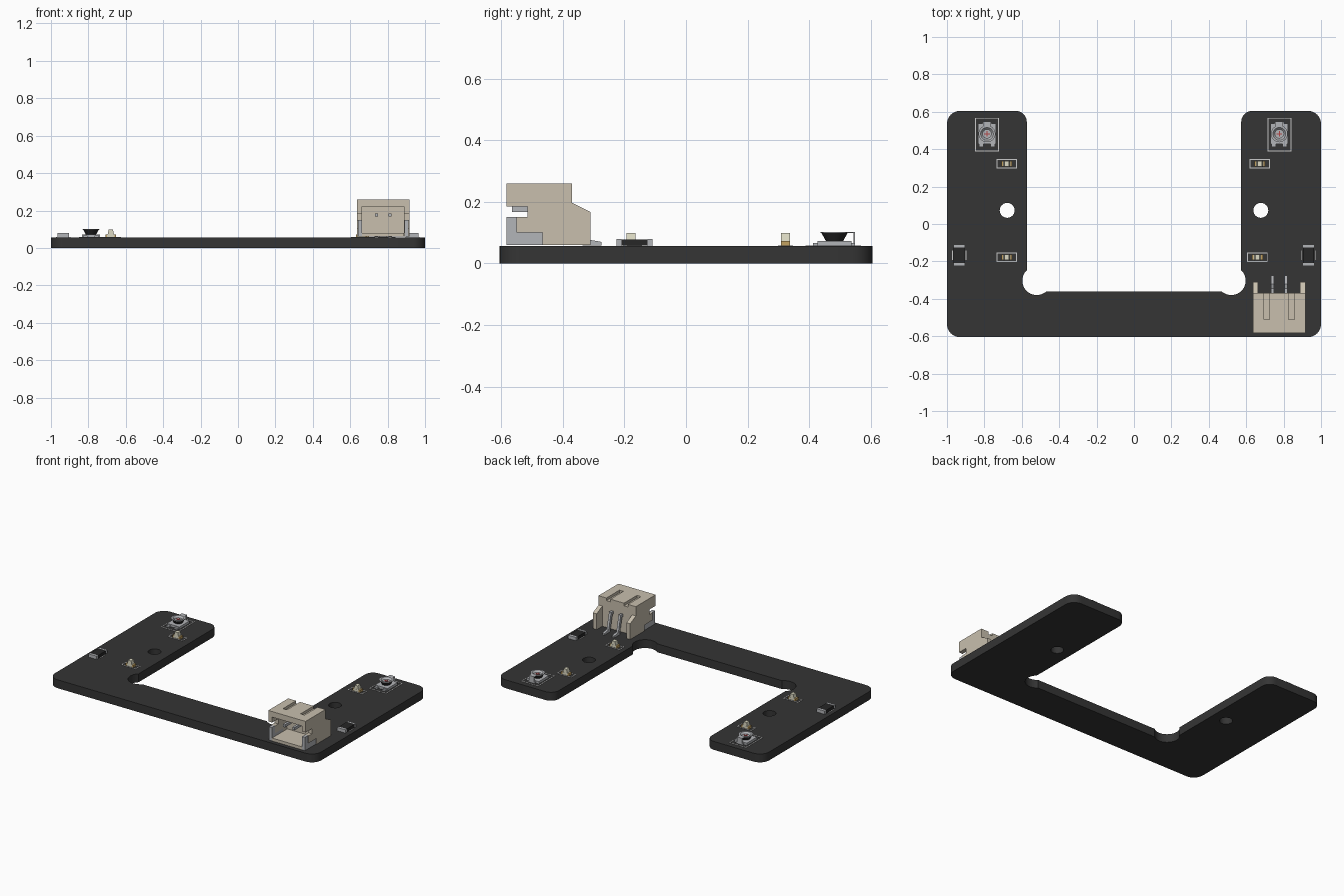
import bpy, bmesh
from math import sin, cos, radians, pi

if "Cube" in bpy.data.objects:
    bpy.data.objects.remove(bpy.data.objects["Cube"])

TOP = 0.057  # upper surface of the board


def material(name, rgb):
    m = bpy.data.materials.new(name)
    m.diffuse_color = (*rgb, 1)
    m.use_nodes = True
    m.node_tree.nodes["Principled BSDF"].inputs["Base Color"].default_value = m.diffuse_color
    return m


BOARD = material("board_black", (0.035, 0.035, 0.035))
SILK = material("print_white", (0.6, 0.6, 0.6))
BEIGE = material("beige_plastic", (0.58, 0.52, 0.42))
METAL = material("grey_metal", (0.45, 0.46, 0.48))
DARK = material("dark_body", (0.02, 0.02, 0.02))
CREAM = material("cream_lens", (0.72, 0.70, 0.55))
GOLD = material("gold_pad", (0.55, 0.36, 0.12))
RED = material("red_mark", (0.45, 0.06, 0.06))


def add_prism(bm, pts, x0, x1):
    """Extrude a (y, z) profile along x."""
    face = bm.faces.new([bm.verts.new((x0, y, z)) for y, z in pts])
    new = bmesh.ops.extrude_face_region(bm, geom=[face])["geom"]
    bmesh.ops.translate(bm, vec=(x1 - x0, 0, 0),
                        verts=[g for g in new if isinstance(g, bmesh.types.BMVert)])


def part(name, mat, boxes=(), prisms=(), loc=(0, 0, 0)):
    """One object from boxes (x0,x1,y0,y1,z0,z1) and x-extruded profiles."""
    bm = bmesh.new()
    for x0, x1, y0, y1, z0, z1 in boxes:
        add_prism(bm, [(y0, z0), (y1, z0), (y1, z1), (y0, z1)], x0, x1)
    for pts, x0, x1 in prisms:
        add_prism(bm, pts, x0, x1)
    bmesh.ops.recalc_face_normals(bm, faces=bm.faces)
    return finish(name, mat, bm, loc)


def finish(name, mat, bm, loc):
    me = bpy.data.meshes.new(name)
    bm.to_mesh(me)
    bm.free()
    me.materials.append(mat)
    ob = bpy.data.objects.new(name, me)
    ob.location = loc
    bpy.context.collection.objects.link(ob)
    return ob


def select_only(ob):
    bpy.ops.object.select_all(action='DESELECT')
    ob.select_set(True)
    bpy.context.view_layer.objects.active = ob


def lathe(name, mat, profile, loc, steps=32):
    bm = bmesh.new()
    vs = [bm.verts.new((r, 0, z)) for r, z in profile]
    es = [bm.edges.new(p) for p in zip(vs, vs[1:])]
    bmesh.ops.spin(bm, geom=vs + es, axis=(0, 0, 1), cent=(0, 0, 0),
                   angle=2 * pi, steps=steps)
    bmesh.ops.remove_doubles(bm, verts=bm.verts, dist=1e-5)
    bmesh.ops.recalc_face_normals(bm, faces=bm.faces)
    ob = finish(name, mat, bm, loc)
    select_only(ob)
    bpy.ops.object.shade_smooth_by_angle(angle=radians(30))
    return ob


def arc(cx, cy, r, a0, a1, n=8):
    return [(cx + r * cos(radians(a0 + (a1 - a0) * i / n)),
             cy + r * sin(radians(a0 + (a1 - a0) * i / n))) for i in range(n + 1)]


# Circuit board: U outline with relief corners and two mounting holes
half = (arc(0.93, -0.535, 0.07, -90, 0) + arc(0.93, 0.535, 0.07, 0, 90)
        + arc(0.633, 0.545, 0.06, 90, 180)
        + arc(0.52, -0.303, 0.077, 46.5, -132.3, 24))
outline = half + [(-x, y) for x, y in reversed(half)]
curve = bpy.data.curves.new("circuit_board", 'CURVE')
curve.dimensions = '2D'
curve.fill_mode = 'BOTH'
curve.extrude = TOP / 2
for loop in (outline, arc(0.678, 0.073, 0.04, 0, 348.75, 31),
             arc(-0.678, 0.073, 0.04, 0, 348.75, 31)):
    sp = curve.splines.new('POLY')
    sp.points.add(len(loop) - 1)
    for p, (x, y) in zip(sp.points, loop):
        p.co = (x, y, 0, 1)
    sp.use_cyclic_u = True
board = bpy.data.objects.new("circuit_board", curve)
board.location.z = TOP / 2
bpy.context.collection.objects.link(board)
curve.materials.append(BOARD)
select_only(board)
bpy.ops.object.convert(target='MESH')
bm = bmesh.new()
bm.from_mesh(board.data)
bmesh.ops.remove_doubles(bm, verts=bm.verts, dist=1e-5)
bmesh.ops.recalc_face_normals(bm, faces=bm.faces)
bm.to_mesh(board.data)
bm.free()
select_only(board)
bpy.ops.object.shade_smooth_by_angle(angle=radians(30))


def print_frame(name, x, y, hx, hy, w=0.005):
    """Thin printed rectangle around a component."""
    z = (0, 0.002)
    part(name, SILK, [(-hx, hx, -hy, w - hy, *z), (-hx, hx, hy - w, hy, *z),
                      (-hx, w - hx, -hy, hy, *z), (hx - w, hx, -hy, hy, *z)],
         loc=(x, y, TOP))


# Trimmer dials at the arm tips
for side, x in (("left", -0.786), ("right", 0.777)):
    at = (x, 0.482, TOP)
    print_frame(f"{side}_trimmer_outline", x, 0.478, 0.064, 0.09)
    part(f"{side}_trimmer_base", METAL, [
        (-0.047, 0.047, -0.055, 0.055, 0, 0.016),
        (-0.042, -0.018, -0.07, -0.055, 0, 0.01),
        (0.018, 0.042, -0.07, -0.055, 0, 0.01),
        (-0.025, 0.025, 0.055, 0.066, 0, 0.01)], loc=at)
    lathe(f"{side}_trimmer_rotor", DARK,
          [(0, 0.016), (0.028, 0.016), (0.042, 0.041)], at)
    lathe(f"{side}_trimmer_dish", METAL,
          [(0.042, 0.041), (0.045, 0.041), (0.045, 0.045), (0.034, 0.045),
           (0.024, 0.034), (0, 0.034)], at)
    part(f"{side}_trimmer_strap", METAL, [
        (-0.02, 0.02, 0.04, 0.066, 0.041, 0.045),
        (-0.02, 0.02, 0.062, 0.066, 0.006, 0.045)], loc=at)
    part(f"{side}_trimmer_slot", RED, [
        (-0.015, 0.015, -0.003, 0.003, 0.034, 0.036),
        (-0.003, 0.003, -0.015, 0.015, 0.034, 0.036)], loc=at)

# Small lamps with tapered lenses, two on each arm
for label, x, y in (("left_rear", -0.68, 0.323), ("right_rear", 0.672, 0.323),
                    ("left_front", -0.68, -0.178), ("right_front", 0.66, -0.178)):
    at = (x, y, TOP)
    print_frame(f"{label}_lamp_outline", x, y, 0.055, 0.025)
    part(f"{label}_lamp_base", CREAM, [(-0.02, 0.02, -0.015, 0.015, 0, 0.016)], loc=at)
    part(f"{label}_lamp_pads", GOLD, [
        (s * 0.024 - 0.005, s * 0.024 + 0.005, -0.015, 0.015, 0, 0.016)
        for s in (-1, 1)], loc=at)
    lens = part(f"{label}_lamp_lens", CREAM,
                [(-0.017, 0.017, -0.0145, 0.0145, 0.016, 0.041)], loc=at)
    for v in lens.data.vertices:
        if v.co.z > 0.03:
            v.co.x *= 0.65

# Chip resistors on the outer edges
for side, x in (("left", -0.935), ("right", 0.933)):
    at = (x, -0.167, TOP)
    part(f"{side}_resistor_body", DARK, [(-0.03, 0.03, -0.042, 0.042, 0.001, 0.021)], loc=at)
    part(f"{side}_resistor_caps", METAL, [
        (-0.031, 0.031, -0.058, -0.042, 0, 0.022),
        (-0.031, 0.031, 0.042, 0.058, 0, 0.022)], loc=at)
    part(f"{side}_resistor_outline", SILK, [
        (s * 0.036 - 0.0025, s * 0.036 + 0.0025, -0.025, 0.025, 0, 0.002)
        for s in (-1, 1)], loc=at)

# Plug socket, built around its own centre line; front opening faces -y
at = (0.776, 0, 0)
wall = [(-0.583, 0.26), (-0.37, 0.26), (-0.37, 0.197), (-0.31, 0.167),
        (-0.31, 0.06), (-0.465, 0.06), (-0.465, 0.1), (-0.55, 0.1),
        (-0.55, 0.15), (-0.515, 0.15), (-0.515, 0.185), (-0.583, 0.185)]
part("socket_housing", BEIGE, boxes=[
    (-0.112, 0.112, -0.583, -0.37, 0.222, 0.242),   # roof, groove floors
    (-0.112, 0.112, -0.583, -0.51, 0.242, 0.26),    # roof front strip
    (-0.112, -0.081, -0.51, -0.37, 0.242, 0.26),    # roof ribs
    (-0.051, 0.051, -0.51, -0.37, 0.242, 0.26),
    (0.081, 0.112, -0.51, -0.37, 0.242, 0.26),
    (-0.112, 0.112, -0.42, -0.37, 0.06, 0.222),     # back wall
    (-0.112, 0.112, -0.583, -0.42, 0.06, 0.08),     # floor
], prisms=[(wall, -0.14, -0.112), (wall, 0.112, 0.14)], loc=at)

# Solder tabs under the socket sides
tab = [(-0.583, 0.06), (-0.465, 0.06), (-0.465, 0.1), (-0.55, 0.1),
       (-0.55, 0.15), (-0.583, 0.15)]
part("socket_tabs", METAL, prisms=[(tab, -0.135, -0.114), (tab, 0.114, 0.135)], loc=at)

# Bent contact pins running through the back wall to the board
pin = [(-0.565, 0.167), (-0.36, 0.167), (-0.335, 0.058), (-0.275, 0.058),
       (-0.275, 0.07), (-0.32, 0.078), (-0.345, 0.185), (-0.565, 0.185)]
part("socket_pins", METAL, prisms=[(pin, s * 0.036 - 0.008, s * 0.036 + 0.008)
                                   for s in (-1, 1)], loc=at)
